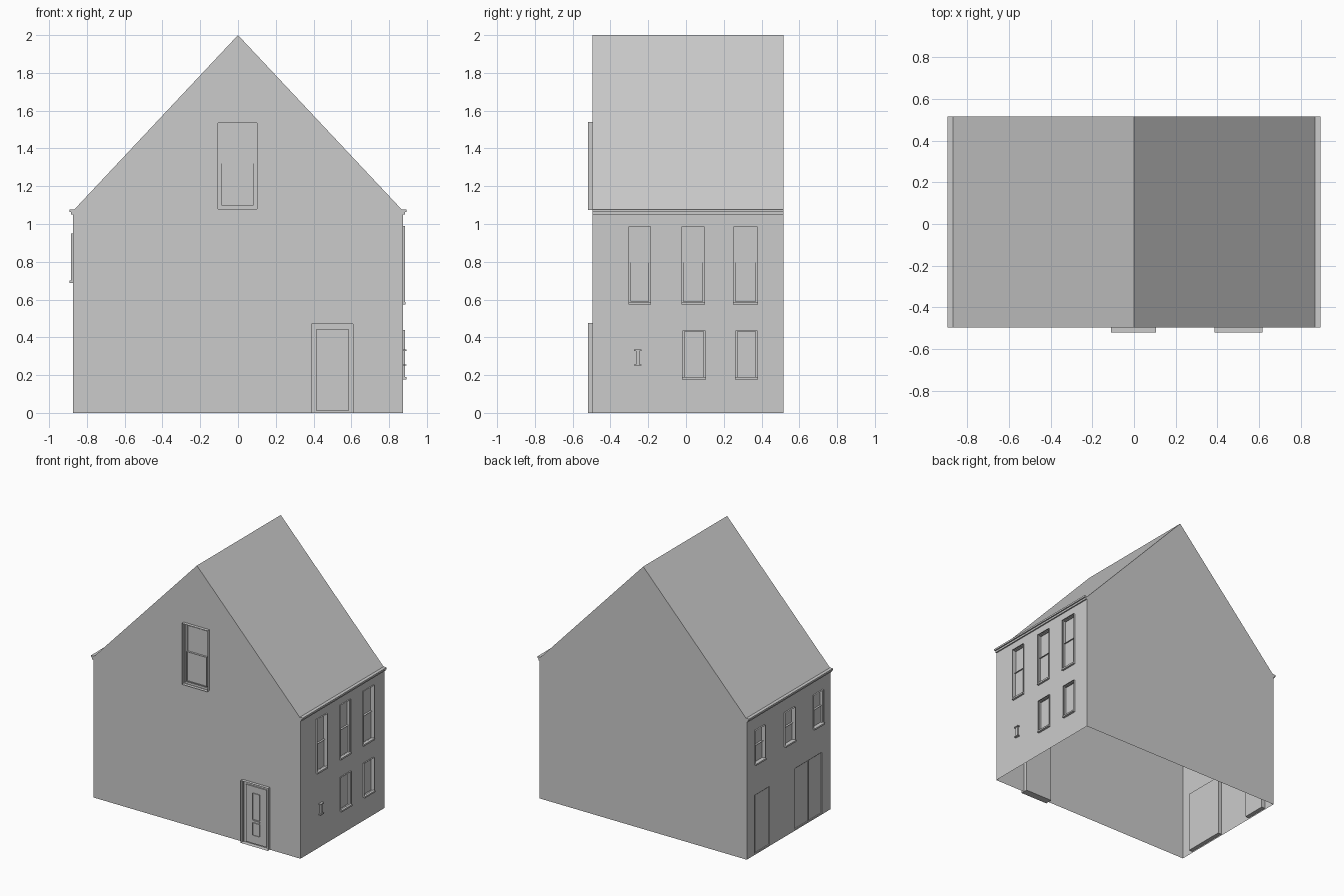
import bpy, bmesh
from mathutils import Vector

if "Cube" in bpy.data.objects:
    bpy.data.objects.remove(bpy.data.objects["Cube"], do_unlink=True)

grey = bpy.data.materials.new("plain_grey")
grey.use_nodes = True
COLOUR = (0.6, 0.6, 0.6, 1)
grey.diffuse_color = COLOUR
grey.node_tree.nodes["Principled BSDF"].inputs["Base Color"].default_value = COLOUR

# House limits
SIDE, FRONT, BACK, EAVES, RIDGE = 0.873, -0.495, 0.515, 1.07, 2.0
OUT = {"front": Vector((0, -1, 0)), "left": Vector((1, 0, 0)), "right": Vector((-1, 0, 0))}
openings = []


def point(wall, u, z, d):
    """Position along a wall, at height z, d outward from its surface."""
    if wall == "front":
        return Vector((u, FRONT - d, z))
    return Vector((SIDE + d if wall == "left" else -SIDE - d, u, z))


def finish(name, bm):
    bmesh.ops.recalc_face_normals(bm, faces=bm.faces)
    mesh = bpy.data.meshes.new(name)
    bm.to_mesh(mesh)
    bm.free()
    mesh.materials.append(grey)
    obj = bpy.data.objects.new(name, mesh)
    bpy.context.collection.objects.link(obj)
    return obj


def add_box(bm, wall, u0, u1, z0, z1, d0, d1, border=0, sunk=0):
    """Box on a wall; with a border its outer face becomes a frame with a sunken panel."""
    ring = [(u0, z0), (u1, z0), (u1, z1), (u0, z1)]
    inner = [bm.verts.new(point(wall, u, z, d0)) for u, z in ring]
    outer = [bm.verts.new(point(wall, u, z, d1)) for u, z in ring]
    bm.faces.new(inner)
    face = bm.faces.new(outer)
    for i in range(4):
        j = (i + 1) % 4
        bm.faces.new((inner[i], inner[j], outer[j], outer[i]))
    if border:
        bmesh.ops.inset_region(bm, faces=[face], thickness=border, use_even_offset=True)
        moved = bmesh.ops.extrude_discrete_faces(bm, faces=[face])["faces"][0]
        bmesh.ops.translate(bm, verts=moved.verts, vec=-OUT[wall] * sunk)


def part(name, *boxes):
    bm = bmesh.new()
    for box in boxes:
        add_box(bm, *box)
    return finish(name, bm)


def sash_window(name, wall, u0, u1, z0, z1, proud, border, sash):
    """Surround with an upper sash set back and a lower sash in front of it."""
    openings.append((wall, u0 + .004, u1 - .004, z0 + .004, z1 - .004))
    mid = (z0 + z1) / 2
    a, b, low, top = u0 + border, u1 - border, z0 + border, z1 - border
    part(name + "_surround", (wall, u0, u1, z0, z1, -.03, proud, border, proud + .02))
    part(name + "_upper_sash", (wall, a, b, mid, top, -.02, -.01, sash, .006))
    part(name + "_lower_sash", (wall, a, b, low, mid + sash, -.02, 0, sash, .01))


# Gable window
sash_window("gable_window", "front", -.11, .105, 1.075, 1.54, .025, .022, .014)

# Front door with two inset panels
openings.append(("front", .39, .61, -.1, .47))
part("front_door_surround", ("front", .385, .615, 0, .475, -.03, .025, .03, .035))
part("front_door_leaf", ("front", .415, .585, .01, .445, -.012, 0))
part("front_door_panels",
     ("front", .475, .53, .195, .395, 0, .006, .005, .005),
     ("front", .475, .53, .075, .17, 0, .006, .005, .005))
part("front_door_letter_plate", ("front", .475, .53, .178, .188, 0, .006))

# Left wall windows
for i, (a, b) in enumerate([(-.305, -.185), (-.025, .1), (.25, .38)]):
    sash_window(f"left_upper_window_{i + 1}", "left", a, b, .58, .99, .01, .01, .01)
    part(f"left_upper_sill_{i + 1}", ("left", a, b, .575, .588, 0, .015))
for i, (a, b) in enumerate([(-.02, .105), (.26, .38)]):
    openings.append(("left", a + .004, b - .004, .184, .436))
    part(f"left_lower_window_{i + 1}", ("left", a, b, .18, .44, -.03, .01, .01, .03))
    part(f"left_lower_casement_{i + 1}", ("left", a + .01, b - .01, .19, .43, -.02, -.004, .01, .008))
    part(f"left_lower_sill_{i + 1}", ("left", a, b, .178, .19, 0, .018))

# Small wall lamp
part("wall_lamp",
     ("left", -.266, -.246, .255, .33, 0, .012),
     ("left", -.276, -.236, .25, .257, 0, .018),
     ("left", -.276, -.236, .328, .335, 0, .018))

# Right wall windows
for i, (a, b) in enumerate([(-.4, -.28), (-.055, .065), (.305, .425)]):
    sash_window(f"right_window_{i + 1}", "right", a, b, .69, .95, .012, .01, .01)
    part(f"right_sill_{i + 1}", ("right", a, b, .688, .7, 0, .02))

# Right wall single and double doors, set back slightly
doors = {"side_door": (.24, .42, .455), "patio_door_1": (-.39, -.228, .475),
         "patio_door_2": (-.228, -.065, .475)}
for name, (a, b, top) in doors.items():
    openings.append(("right", a + .002, b - .002, .012, top - .002))
    part(name, ("right", a, b, .01, top, -.03, .001, .006, .008))

# Stepped gutters along both eaves
for wall in ("left", "right"):
    part(wall + "_gutter",
         (wall, FRONT, BACK, 1.064, 1.077, -.005, .02),
         (wall, FRONT, BACK, 1.05, 1.064, -.005, .01))

# Gabled body
bm = bmesh.new()
profile = [(-SIDE, 0), (SIDE, 0), (SIDE, EAVES), (0, RIDGE), (-SIDE, EAVES)]
gable = bm.faces.new([bm.verts.new((x, FRONT, z)) for x, z in profile])
end = bmesh.ops.extrude_face_region(bm, geom=[gable], use_keep_orig=True)["geom"]
bmesh.ops.translate(bm, verts=[v for v in end if isinstance(v, bmesh.types.BMVert)],
                    vec=(0, BACK - FRONT, 0))
body = finish("house_body", bm)

# Cut shallow pockets for the windows and doors, then open the underside
cutter = part("opening_cutter", *[o + (-.028, .05) for o in openings])
cutter.hide_render = True
cut = body.modifiers.new("openings", "BOOLEAN")
cut.object, cut.operation, cut.solver = cutter, "DIFFERENCE", "EXACT"
carved = bpy.data.meshes.new_from_object(body.evaluated_get(bpy.context.evaluated_depsgraph_get()))
body.modifiers.clear()
body.data = carved
bpy.data.objects.remove(cutter, do_unlink=True)
bm = bmesh.new()
bm.from_mesh(carved)
floor = [f for f in bm.faces if f.normal.z < -.9 and f.calc_center_median().z < .005]
bmesh.ops.delete(bm, geom=floor, context="FACES")
bm.to_mesh(carved)
bm.free()
